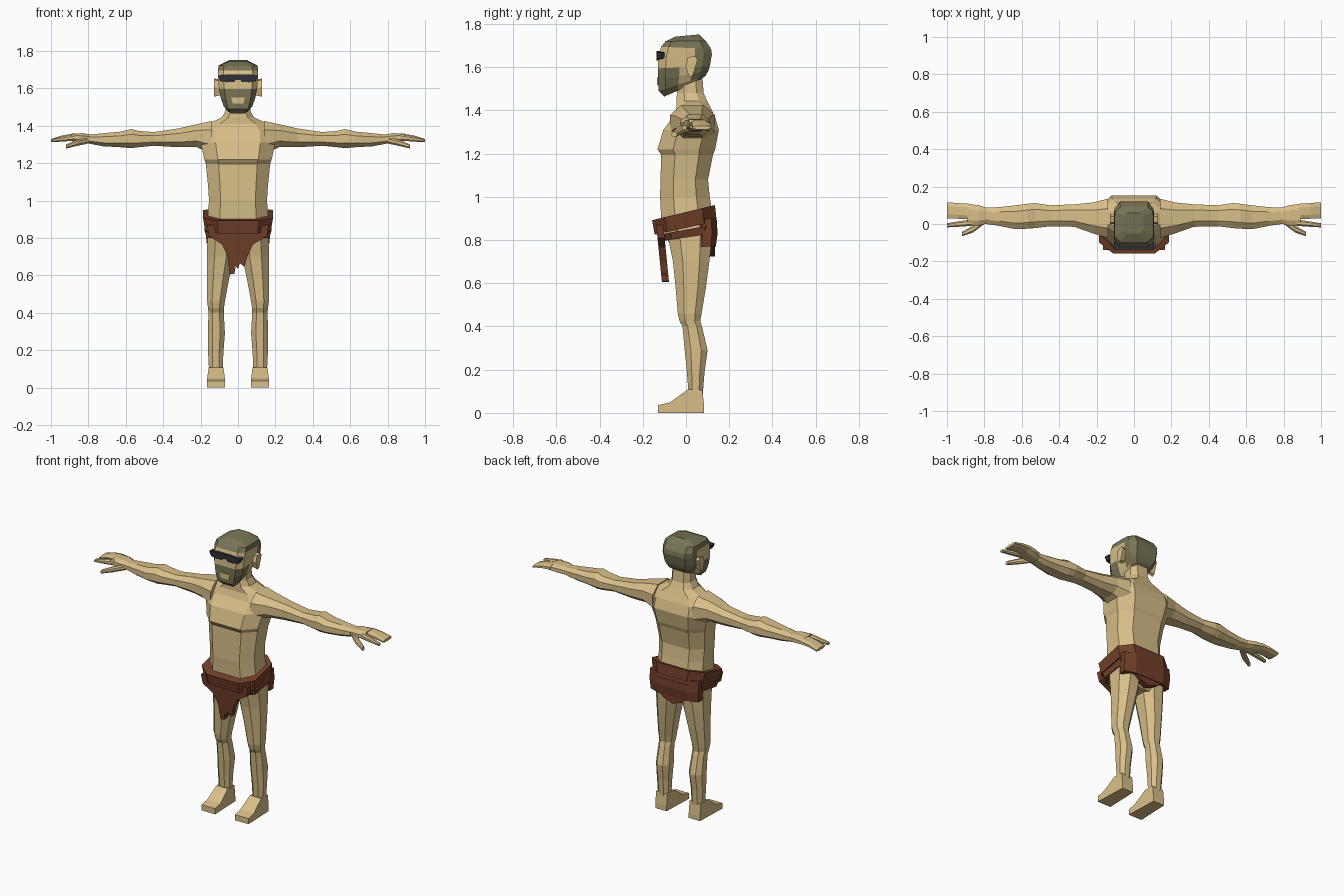
import bpy, bmesh
from mathutils import Vector


def material(name, rgb):
    m = bpy.data.materials.new(name)
    m.diffuse_color = (*rgb, 1)
    return m


SKIN = material("skin tan", (0.69, 0.52, 0.25))
HAIR = material("hair olive", (0.19, 0.175, 0.09))
CLOTH = material("cloth brown", (0.17, 0.05, 0.023))
DARK = material("eyewear dark", (0.028, 0.031, 0.042))


def finish(name, bm, mats, mirror=False):
    bmesh.ops.recalc_face_normals(bm, faces=bm.faces)
    me = bpy.data.meshes.new(name)
    bm.to_mesh(me)
    bm.free()
    for m in mats:
        me.materials.append(m)
    ob = bpy.data.objects.new(name, me)
    bpy.context.collection.objects.link(ob)
    if mirror:
        ob.modifiers.new("mirror", "MIRROR")
    return ob


def loft(name, rings, mats, mirror=False):
    """Skin a list of rings with equal point counts and cap both ends."""
    bm = bmesh.new()
    vs = [[bm.verts.new(p) for p in r] for r in rings]
    n = len(vs[0])
    for a, b in zip(vs, vs[1:]):
        for i in range(n):
            j = (i + 1) % n
            bm.faces.new((a[i], a[j], b[j], b[i]))
    bm.faces.new(vs[0][::-1])
    bm.faces.new(vs[-1])
    return finish(name, bm, mats, mirror)


def octagon(u0, u1, v0, v1, cu=0.25, cv=0.27):
    """Rectangle with cut corners, as (u, v) pairs."""
    a, b = (u1 - u0) * cu, (v1 - v0) * cv
    return [(u0 + a, v0), (u1 - a, v0), (u1, v0 + b), (u1, v1 - b),
            (u1 - a, v1), (u0 + a, v1), (u0, v1 - b), (u0, v0 + b)]


def level(z, x0, x1, y0, y1, **k):
    return [(x, y, z) for x, y in octagon(x0, x1, y0, y1, **k)]


def across(x, y0, y1, z0, z1, **k):
    return [(x, y, z) for y, z in octagon(y0, y1, z0, z1, **k)]


def tilted(zf, zb, w, yf, yb, pts=None):
    """Ring whose height runs from zf at the front to zb at the back."""
    pts = pts or octagon(-w, w, yf, yb, cu=0.2, cv=0.2)
    return [(x, y, zf + (zb - zf) * (y - yf) / (yb - yf)) for x, y in pts]


# Torso, shoulders and neck: height, half width, front, back
torso = [(0.72, .12, -.04, .09), (0.80, .162, -.085, .125), (0.90, .163, -.115, .125),
         (1.00, .155, -.12, .11), (1.08, .16, -.118, .102), (1.195, .172, -.115, .125),
         (1.22, .18, -.132, .135), (1.31, .20, -.105, .152), (1.37, .195, -.06, .135),
         (1.41, .16, -.045, .115), (1.445, .085, -.045, .098), (1.48, .066, -.042, .082),
         (1.57, .062, -.04, .075)]
loft("torso", [level(z, -w, w, f, b, cu=0.2) for z, w, f, b in torso], [SKIN])

# Arms: distance out, front, back, bottom, top
arm = [(.14, -.075, .135, 1.25, 1.425), (.22, -.05, .115, 1.285, 1.408), (.32, -.015, .105, 1.285, 1.385),
       (.45, -.012, .1, 1.293, 1.366), (.53, -.022, .112, 1.285, 1.372), (.57, -.025, .108, 1.28, 1.382),
       (.63, -.028, .1, 1.285, 1.368), (.72, -.01, .09, 1.29, 1.36), (.79, 0, .088, 1.303, 1.352)]
loft("arm", [across(*r) for r in arm], [SKIN], True)

# Hands: palm, joined fingers, index finger, thumb
loft("palm", [across(.78, .005, .085, 1.305, 1.352), across(.83, -.01, .1, 1.308, 1.36),
              across(.89, -.008, .108, 1.318, 1.358)], [SKIN], True)
loft("fingers", [across(.88, .025, .108, 1.32, 1.358), across(.94, .028, .112, 1.32, 1.348),
                 across(1.0, .03, .116, 1.312, 1.328)], [SKIN], True)
loft("index_finger", [across(.87, -.01, .024, 1.32, 1.355), across(.94, -.015, .014, 1.315, 1.342),
                      across(1.0, -.018, .004, 1.312, 1.328)], [SKIN], True)
loft("thumb", [across(.80, 0, .04, 1.305, 1.34), across(.86, -.045, -.008, 1.292, 1.325),
               across(.92, -.066, -.042, 1.278, 1.3)], [SKIN], True)

# Legs: height, inner, outer, front, back
leg = [(.82, .008, .163, -.085, .122), (.70, .022, .166, -.06, .108), (.58, .048, .165, -.048, .092),
       (.46, .07, .165, -.038, .072), (.425, .075, .16, -.03, .066), (.40, .076, .158, -.016, .074),
       (.29, .07, .161, -.006, .1), (.19, .078, .16, .004, .086), (.09, .082, .155, .012, .078)]
loft("leg", [level(*r, cu=0.28) for r in leg], [SKIN], True)

# Feet: side profile swept across the width
foot = [(-.13, 0), (-.13, .036), (-.075, .048), (.008, .108), (.076, .105), (.084, .03), (.084, 0)]
loft("foot", [[(x + s * .008 * (y > 0), y, z) for y, z in foot]
              for x, s in ((.07, 1), (.165, -1))], [SKIN], True)


# Head: heights front/back, half width, front, back
def head_ring(zf, zb, w, yf, yb):
    d = yb - yf
    right = [(w * .72, yf), (w, yf + d * .15), (w, yf + d * .42), (w, yf + d * .68),
             (w * .97, yf + d * .85), (w * .7, yb)]
    return tilted(zf, zb, w, yf, yb, right + [(-x, y) for x, y in right[::-1]])


head = [(1.465, 1.53, .05, -.10, .05), (1.49, 1.56, .075, -.127, .09), (1.54, 1.585, .092, -.13, .104),
        (1.595, 1.605, .102, -.13, .11), (1.65, 1.66, .106, -.128, .12), (1.695, 1.685, .108, -.115, .116),
        (1.72, 1.722, .104, -.095, .092), (1.742, 1.752, .05, -.05, .06)]
ob = loft("head", [head_ring(*r) for r in head], [SKIN, HAIR])
for p in ob.data.polygons:
    c = p.center
    scalp = c.z > 1.69 or c.y > .035
    beard = c.z < 1.598 and c.y < -.025
    p.material_index = int(scalp or beard)


def plate(name, pts, y0, y1, mat, lean=0.0, top=0.0):
    """Front outline (x, z) given depth; lean pushes it back as it drops."""
    return loft(name, [[(x, y + lean * (top - z), z) for x, z in pts] for y in (y0, y1)], [mat])


# Mouth patch, ears, eyewear
plate("mouth", [(-.037, 1.552), (-.028, 1.518), (.028, 1.518), (.037, 1.552)], -.134, -.127, SKIN)
loft("ear", [[(x, y * s + .02, 1.605 + z * s) for y, z in
              ((-.022, .0), (-.006, -.05), (.012, -.042), (.034, .03), (.022, .048), (-.012, .04))]
             for x, s in ((.095, .85), (.128, 1.0))], [SKIN], True)
lens = [(-.108, 1.668), (-.095, 1.64), (-.06, 1.632), (-.02, 1.634), (-.012, 1.645), (.012, 1.645),
        (.02, 1.634), (.06, 1.632), (.095, 1.64), (.108, 1.668), (.05, 1.675), (-.05, 1.675)]
plate("eyewear", lens, -.136, -.1, DARK)

# Loincloth: belt, wrap, front flap, back point
loft("belt", [tilted(.825, .888, .176, -.145, .142), tilted(.892, .962, .187, -.157, .134)], [CLOTH])
loft("hip_strap", [tilted(.795, .83, .168, -.118, .13), tilted(.825, .875, .178, -.125, .145)], [CLOTH])
# the wrap covers only the rear half of the hips
loft("rear_wrap", [[(x, y, z + .05 * max(0, .09 - y)) for x, y, z in level(zz, -w, w, .05, b, cu=.2)]
                   for zz, w, b in ((.77, .168, .138), (.83, .172, .146), (.90, .172, .142))], [CLOTH])
plate("rear_point", [(-.12, .79), (-.06, .745), (0, .725), (.06, .745), (.12, .79)], .085, .134, CLOTH)
flap = [(-.165, .87), (-.155, .81), (-.085, .765), (-.055, .70), (-.045, .605), (-.02, .608), (-.012, .65),
        (0, .635), (.01, .665), (.035, .645), (.05, .70), (.08, .765), (.155, .81), (.165, .87)]
plate("front_flap", flap, -.138, -.105, CLOTH, lean=.1, top=.87)
